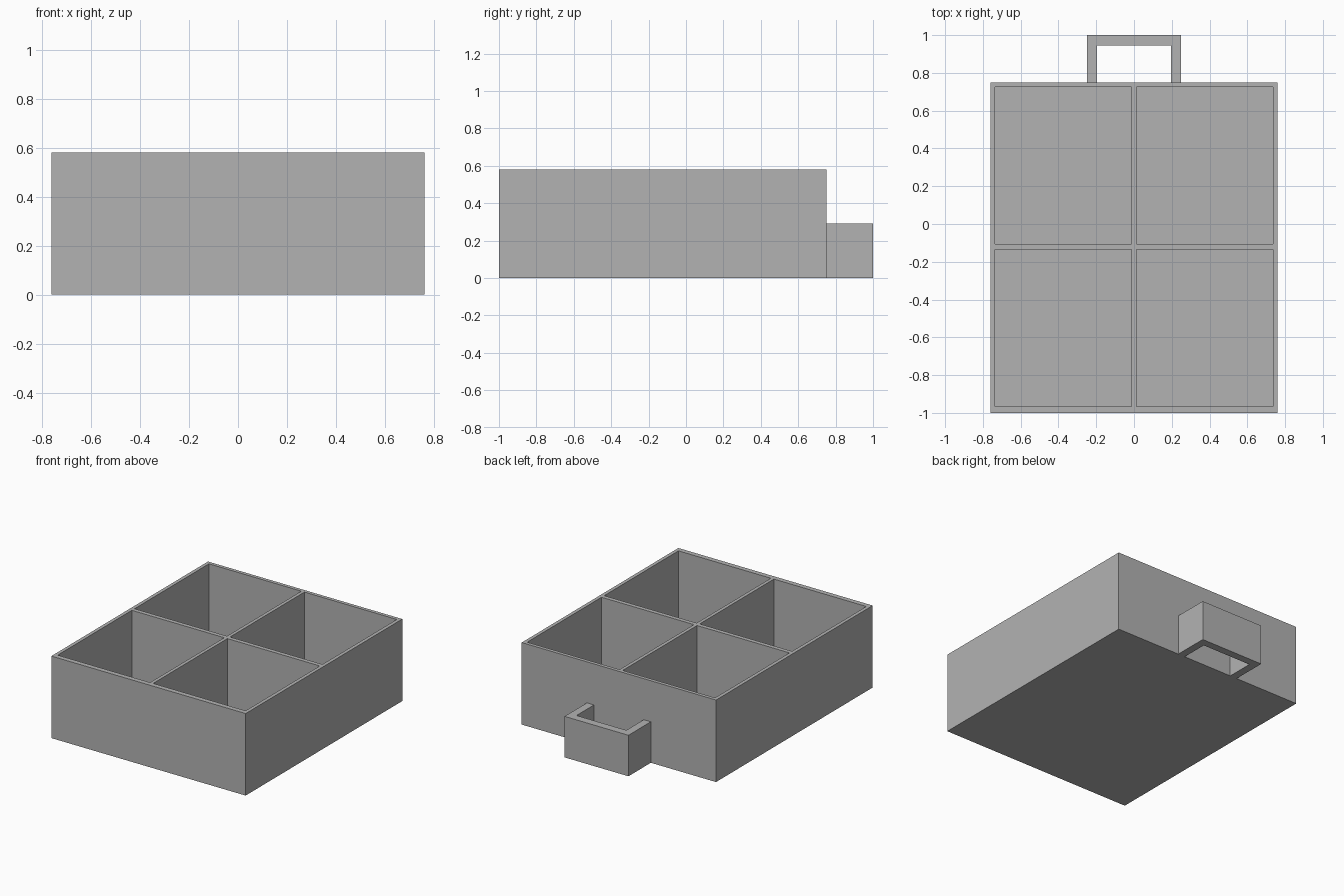
import bpy
import bmesh
from mathutils import Vector

if "Cube" in bpy.data.objects:
    bpy.data.objects.remove(bpy.data.objects["Cube"], do_unlink=True)

GREY = (0.45, 0.45, 0.45, 1)
HEIGHT = 0.58
FLOOR = 0.03
HANDLE_HEIGHT = 0.29

grey = bpy.data.materials.new("plain_grey")
grey.use_nodes = True
grey.diffuse_color = GREY
grey.node_tree.nodes["Principled BSDF"].inputs["Base Color"].default_value = GREY


def prism(bm, outline, height):
    """Extrude a flat outline up from the ground; return the top face."""
    base = bm.faces.new([bm.verts.new((x, y, 0)) for x, y in outline])
    bmesh.ops.solidify  # outline is closed by the extrusion below
    result = bmesh.ops.extrude_face_region(bm, geom=[base], use_keep_orig=True)
    verts = [g for g in result["geom"] if isinstance(g, bmesh.types.BMVert)]
    bmesh.ops.translate(bm, verts=verts, vec=(0, 0, height))
    return next(g for g in result["geom"] if isinstance(g, bmesh.types.BMFace))


def finish(bm, name):
    bmesh.ops.recalc_face_normals(bm, faces=bm.faces)
    mesh = bpy.data.meshes.new(name)
    bm.to_mesh(mesh)
    bm.free()
    mesh.materials.append(grey)
    obj = bpy.data.objects.new(name, mesh)
    bpy.context.collection.objects.link(obj)


# Tray: score the rim and dividers into the top, then sink the compartments
x_cells = [(-0.735, -0.012), (0.012, 0.735)]
y_cells = [(-0.965, -0.136), (-0.106, 0.725)]
bm = bmesh.new()
prism(bm, [(-0.76, -1), (0.76, -1), (0.76, 0.75), (-0.76, 0.75)], HEIGHT)
for axis, cells in ((0, x_cells), (1, y_cells)):
    for value in [v for cell in cells for v in cell]:
        faces = [f for f in bm.faces if f.calc_center_median().z > HEIGHT - 0.001]
        edges = {e for f in faces for e in f.edges}
        verts = {v for f in faces for v in f.verts}
        point, normal = Vector(), Vector()
        point[axis], normal[axis] = value, 1
        bmesh.ops.bisect_plane(bm, geom=[*verts, *edges, *faces],
                               plane_co=point, plane_no=normal)


def within(value, cells):
    return any(low < value < high for low, high in cells)


wells = []
for face in bm.faces:
    c = face.calc_center_median()
    if c.z > HEIGHT - 0.001 and within(c.x, x_cells) and within(c.y, y_cells):
        wells.append(face)
sunk = bmesh.ops.extrude_discrete_faces(bm, faces=wells)["faces"]
bmesh.ops.translate(bm, verts=list({v for f in sunk for v in f.verts}),
                    vec=(0, 0, FLOOR - HEIGHT))
finish(bm, "compartment_tray")

# Handle: U-shaped loop on the back wall
half = [(0.25, 0.75), (0.25, 1), (-0.25, 1), (-0.25, 0.75)]
inner = [(-0.195, 0.75), (-0.195, 0.945), (0.195, 0.945), (0.195, 0.75)]
bm = bmesh.new()
prism(bm, half + inner, HANDLE_HEIGHT)
finish(bm, "back_handle")
